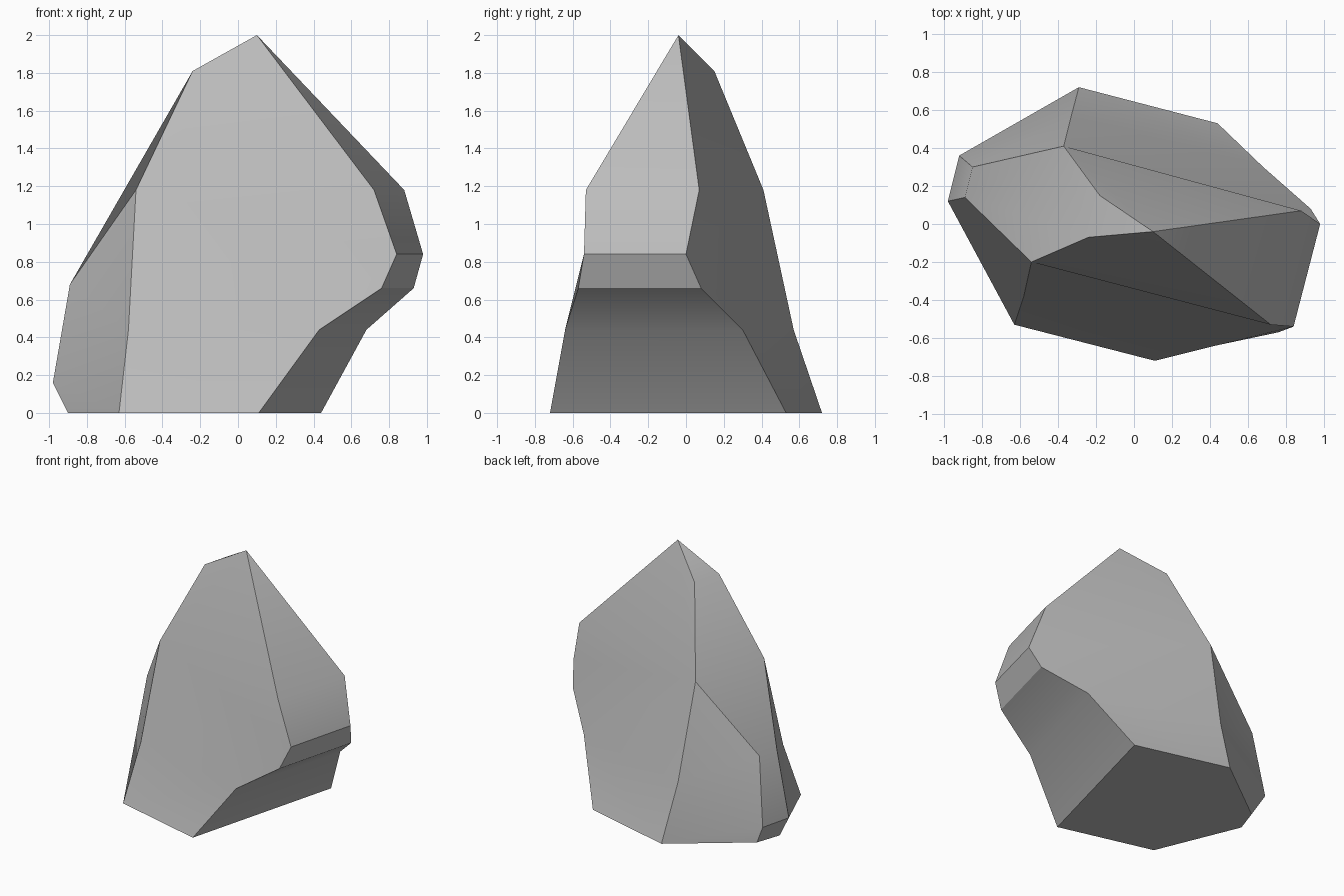
import bpy
import bmesh
from math import radians

cube = bpy.data.objects.get("Cube")
if cube:
    bpy.data.objects.remove(cube)

# Stone colour
stone = bpy.data.materials.new("stone grey")
grey = (0.5, 0.5, 0.5, 1)
stone.diffuse_color = grey
stone.use_nodes = True
stone.node_tree.nodes["Principled BSDF"].inputs["Base Color"].default_value = grey

bm = bmesh.new()


def chain(*points):
    return [bm.verts.new(p) for p in points]


def bridge(first, second):
    """Join two equally long chains with a strip of quads."""
    for i in range(len(first) - 1):
        bm.faces.new((first[i], first[i + 1], second[i + 1], second[i]))


# Corner ridges of the rock, each running from the ground upwards
apex = bm.verts.new((0.10, -0.04, 2))
front_right = chain((0.11, -0.72, 0), (0.43, -0.64, 0.44), (0.76, -0.57, 0.66),
                    (0.84, -0.54, 0.84), (0.72, -0.53, 1.18))
back_right = chain((0.44, 0.53, 0), (0.68, 0.30, 0.44), (0.93, 0.08, 0.66),
                   (0.98, 0, 0.84), (0.88, 0.07, 1.18))
front_left = chain((-0.63, -0.53, 0), (-0.58, -0.38, 0.44),
                   (-0.54, -0.20, 1.18), (-0.24, -0.07, 1.81))
back_left = chain((-0.29, 0.72, 0), (-0.33, 0.57, 0.44),
                  (-0.37, 0.41, 1.18), (-0.18, 0.15, 1.81))
spur_front = chain((-0.90, 0.12, 0), (-0.98, 0.12, 0.16), (-0.89, 0.14, 0.68))
spur_back = chain((-0.835, 0.31, 0), (-0.92, 0.36, 0.16), (-0.85, 0.30, 0.68))

# Overhanging side and the end of the spur
bridge(front_right, back_right)
bridge(spur_front, spur_back)

# Broad front and back walls, in three bands each
for left, right in ((front_left, front_right), (back_left, back_right)):
    bm.faces.new((left[0], right[0], right[1], left[1]))
    bm.faces.new((left[1], *right[1:], left[2]))
    bm.faces.new((left[2], right[-1], apex, left[3]))

# Flanks of the spur
for left, spur in ((front_left, spur_front), (back_left, spur_back)):
    bm.faces.new((left[0], left[1], spur[1], spur[0]))
    bm.faces.new((left[1], left[2], spur[2], spur[1]))

# Shoulder, peak facets and base
bm.faces.new((front_left[2], front_left[3], back_left[3], back_left[2],
              spur_back[2], spur_front[2]))
bm.faces.new((apex, front_left[3], back_left[3]))
bm.faces.new((apex, front_right[-1], back_right[-1]))
bm.faces.new([c[0] for c in (front_right, back_right, back_left,
                             spur_back, spur_front, front_left)])

bmesh.ops.recalc_face_normals(bm, faces=bm.faces)
mesh = bpy.data.meshes.new("rock")
bm.to_mesh(mesh)
bm.free()
mesh.materials.append(stone)
rock = bpy.data.objects.new("rock", mesh)
bpy.context.collection.objects.link(rock)

# Soft shading across shallow creases, crisp at the ridges
bpy.ops.object.select_all(action="DESELECT")
rock.select_set(True)
bpy.context.view_layer.objects.active = rock
bpy.ops.object.shade_smooth_by_angle(angle=radians(30))
